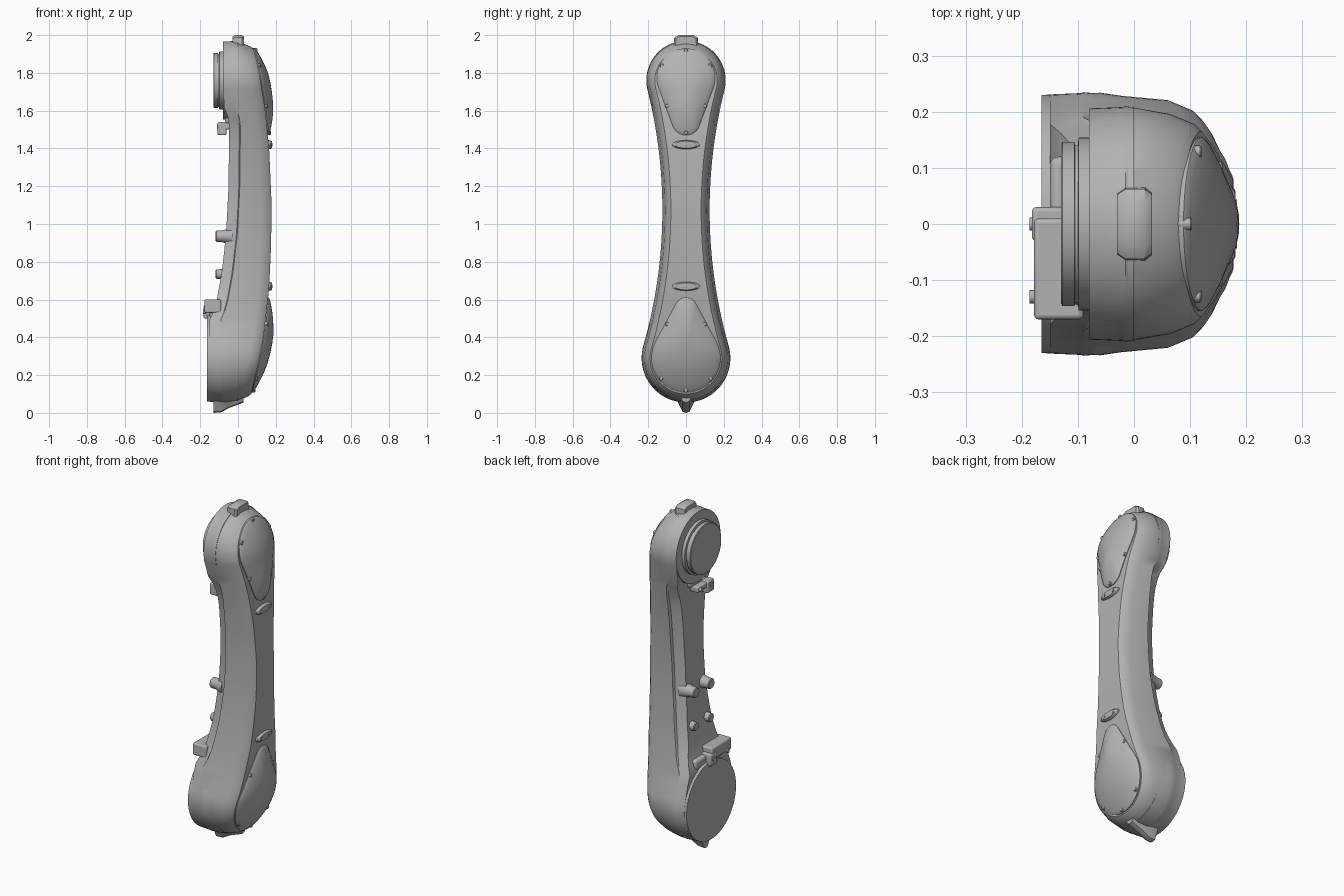
import bpy, bmesh
from math import sin, cos, pi, acos, atan2, hypot

cube = bpy.data.objects.get("Cube")
if cube:
    bpy.data.objects.remove(cube)

grey = bpy.data.materials.new("casting_grey")
grey.use_nodes = True
COLOUR = (0.45, 0.45, 0.45, 1)
grey.diffuse_color = COLOUR
grey.node_tree.nodes["Principled BSDF"].inputs["Base Color"].default_value = COLOUR

TOP_Z, TOP_R = 1.76, 0.21       # upper joint
LOW_Z, LOW_R = 0.29, 0.235      # lower joint
WAIST_Y, WAIST_Z, WAIST_R = 2.73, 1.073, 2.605   # concave side arc


def finish(name, bm, bevel=0, angle=35):
    bmesh.ops.remove_doubles(bm, verts=bm.verts, dist=1e-5)
    bmesh.ops.recalc_face_normals(bm, faces=bm.faces)
    mesh = bpy.data.meshes.new(name)
    bm.to_mesh(mesh)
    bm.free()
    mesh.materials.append(grey)
    ob = bpy.data.objects.new(name, mesh)
    bpy.context.collection.objects.link(ob)
    if bevel:
        mod = ob.modifiers.new("rounding", 'BEVEL')
        mod.width, mod.segments = bevel, 3
    bpy.ops.object.select_all(action='DESELECT')
    bpy.context.view_layer.objects.active = ob
    ob.select_set(True)
    bpy.ops.object.shade_smooth_by_angle(angle=angle * pi / 180)
    return ob


def loft(name, halves, oy=0, bevel=0, angle=35):
    """Each half is a list of (x, y, z) on +y; it is mirrored and skinned along x."""
    bm = bmesh.new()
    rings = []
    for half in halves:
        ring = half + [(x, -y, z) for x, y, z in reversed(half)]
        rings.append([bm.verts.new((x, y + oy, z)) for x, y, z in ring])
    n, k = len(rings[0]), len(halves[0])
    for a, b in zip(rings, rings[1:]):
        for i in range(n):
            j = (i + 1) % n
            bm.faces.new((a[i], a[j], b[j], b[i]))
    for r in (rings[0], rings[-1]):
        for i in range(k - 1):
            bm.faces.new((r[i], r[i + 1], r[n - 2 - i], r[n - 1 - i]))
    return finish(name, bm, bevel, angle)


def disc(name, z, profile, oy=0, n=32, flat=1.0):
    """Turned part with its axis along x; profile is (x, radius) pairs."""
    loft(name, [[(x, r * sin(pi * i / n), z + flat * r * cos(pi * i / n))
                 for i in range(n + 1)] for x, r in profile], oy)


def box(name, x, y, z, bevel=0.008):
    bm = bmesh.new()
    bmesh.ops.create_cube(bm, size=1)
    for v in bm.verts:
        v.co = [(lo + hi) / 2 + c * (hi - lo) for c, (lo, hi) in zip(v.co, (x, y, z))]
    finish(name, bm, bevel)


def interp(table, z):
    if z <= table[0][0]:
        return table[0][1]
    for (a, u), (b, v) in zip(table, table[1:]):
        if z <= b:
            return u + (v - u) * (z - a) / (b - a)
    return table[-1][1]


FRONT = [(0.05, 0.055), (0.1, 0.07), (0.25, 0.105), (0.4, 0.135), (0.65, 0.164), (0.88, 0.175), (1.1, 0.178),
         (1.4, 0.165), (1.6, 0.145), (1.8, 0.112), (1.95, 0.08)]
BACK = [(0.5, -0.15), (0.56, -0.12), (0.64, -0.105), (0.75, -0.085), (0.95, -0.063),
        (1.2, -0.05), (1.55, -0.047), (1.62, -0.075)]
TUCK = [(0.45, 0.004), (0.65, 0.035), (1.45, 0.04), (1.62, 0.004)]

# Dog-bone outline, as (y, z, normal y, normal z) from top to bottom
outline = []
t_top = atan2(WAIST_Z - TOP_Z, WAIST_Y)
t_low = atan2(WAIST_Z - LOW_Z, WAIST_Y)
for i in range(25):
    t = pi / 2 + (t_top - pi / 2) * i / 24
    outline.append((TOP_R * cos(t), TOP_Z + TOP_R * sin(t), cos(t), sin(t)))
for i in range(1, 28):
    t = t_top + (t_low - t_top) * i / 28
    outline.append((WAIST_Y - WAIST_R * cos(t), WAIST_Z - WAIST_R * sin(t), cos(t), sin(t)))
for i in range(25):
    t = t_low + (-pi / 2 - t_low) * i / 24
    outline.append((LOW_R * cos(t), LOW_Z + LOW_R * sin(t), cos(t), sin(t)))


def front(z):
    return interp(FRONT, z)


def back(z):
    return interp(BACK, z)


def layer(x_of, inset_of):
    pts = []
    for y, z, ny, nz in outline:
        d = inset_of(z)
        zz = z - nz * d
        pts.append((x_of(zz), max(y - ny * d, 0), zz))
    return pts


# Main housing
loft("arm_housing", [
    layer(back, lambda z: interp(TUCK, z)),
    layer(lambda z: back(z) + 0.055, lambda z: interp(TUCK, z) * 0.4),
    layer(lambda z: back(z) + 0.06, lambda z: 0),
    layer(lambda z: front(z) - 0.055, lambda z: 0.014),
    layer(lambda z: front(z) - 0.014, lambda z: 0.031),
    layer(front, lambda z: 0.045)])

# Joint drums on the back
disc("lower_joint_drum", LOW_Z, [(-0.165, 0.23), (-0.06, 0.234), (0, 0.225)], n=40)
disc("upper_joint_drum", TOP_Z, [(-0.08, 0.206), (0, 0.209)], n=40)
disc("upper_joint_flange", TOP_Z, [(-0.13, 0.142), (-0.127, 0.146), (-0.106, 0.146), (-0.105, 0.14),
                                   (-0.1, 0.14), (-0.099, 0.154), (-0.07, 0.154)], n=40)


# Egg-shaped domed covers with screws
def cover(name, z_big, r_big, z_small, r_small, height, screws):
    d = z_small - z_big
    s = 1 if d > 0 else -1
    phi = acos((r_big - r_small) / abs(d))
    small = [(r_small * sin(phi * i / 8), z_small + s * r_small * cos(phi * i / 8)) for i in range(9)]
    big = [(r_big * sin(t), z_big + s * r_big * cos(t))
           for t in (phi + (pi - phi) * i / 14 for i in range(15))]
    a, b = small[-1], big[0]
    line = [(a[0] + (b[0] - a[0]) * i / 8, a[1] + (b[1] - a[1]) * i / 8) for i in range(1, 8)]
    half = small + line + big
    mid = z_big + d * 0.2

    def ring(scale, lift):
        pts = []
        for y, z in half:
            zz = mid + (z - mid) * scale
            pts.append((front(zz) + lift, y * scale, zz))
        return pts
    rings = [ring(1, -0.01), ring(1, 0.004), ring(0.985, 0.007)]
    for k in (0.93, 0.82, 0.7, 0.55, 0.4, 0.25, 0.1, 0.02):
        rings.append(ring(k, 0.007 + height * (1 - k ** 2.2)))
    loft(name, rings)
    for i in screws:
        y, z = half[i][0] * 0.93, mid + (half[i][1] - mid) * 0.95
        for oy in {y, -y}:
            x = front(z)
            disc(name + "_screw", z, [(x - 0.01, 0.011), (x + 0.014, 0.011), (x + 0.017, 0.008)], oy, 6)


cover("upper_cover", 1.775, 0.155, 1.545, 0.075, 0.044, (0, 12, 22, 30))
cover("lower_cover", 0.29, 0.183, 0.55, 0.06, 0.046, (12, 24, 30))

# Oval pads on the front face, each with two screws
for z in (1.42, 0.67):
    x = front(z)
    disc("oval_pad", z, [(x - 0.01, 0.075), (x + 0.008, 0.072), (x + 0.016, 0.058)], n=16, flat=0.32)
    for y in (-0.035, 0.035):
        disc("pad_screw", z, [(x, 0.009), (x + 0.019, 0.009)], y, 6)

# End lugs
loft("top_lug", [[(x, 0.04 * s, 1.945 + 0.055 * s), (x, 0.062 * s, 1.945 + 0.042 * s), (x, 0.066 * s, 1.93)]
                 for x, s in ((-0.03, 0.85), (-0.015, 1), (0.02, 1), (0.032, 0.85))])
loft("bottom_lug", [[(x, 0.06, 0.09), (x, 0.032, 0.035 + z), (x, 0.018, z + 0.006), (x, 0, z)]
                    for x, z in ((-0.13, 0), (-0.09, 0.003), (-0.05, 0.025), (0.03, 0.055))])

# Cable bosses along the back
for z, r in ((0.935, 0.026), (0.735, 0.021)):
    for y in (-0.07, 0.07):
        disc("cable_boss", z, [(-0.118, r), (-0.114, r + 0.004), (-0.085, r + 0.005),
                               (-0.06, r + 0.012), (-0.03, r + 0.02)], y, 12)

# Lower cable bracket
box("lower_bracket", (-0.178, -0.09), (-0.17, 0.01), (0.53, 0.6))
box("lower_bracket_clip", (-0.182, -0.12), (-0.03, 0.03), (0.5, 0.57))
for y in (0, -0.13):
    disc("bracket_screw", 0.535, [(-0.186, 0.012), (-0.17, 0.012)], y, 6)
box("lower_bracket_rib", (-0.15, -0.06), (-0.14, 0.12), (0.5, 0.56), 0.015)

# Upper cable bracket
box("upper_bracket", (-0.1, -0.03), (-0.11, 0.03), (1.5, 0.035 + 1.5))
box("upper_bracket_clip", (-0.108, -0.06), (-0.11, -0.05), (1.47, 1.54))
for y in (-0.08, 0.01):
    disc("bracket_screw", 1.515, [(-0.112, 0.012), (-0.09, 0.012)], y, 6)
box("upper_bracket_rib", (-0.07, -0.03), (-0.06, 0.06), (1.53, 1.6), 0.015)
